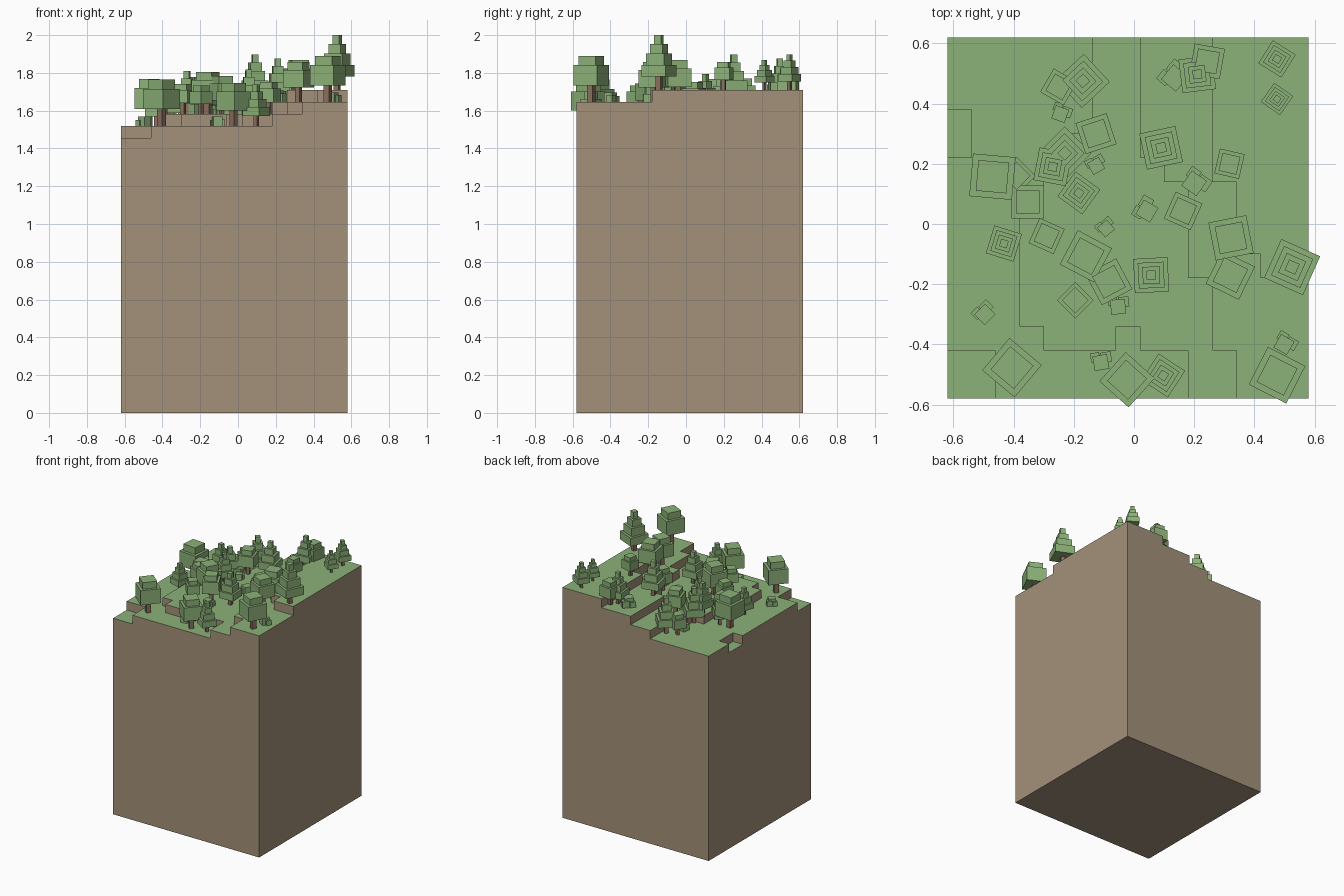
import bpy, bmesh, math
from mathutils import Matrix, Vector

if "Cube" in bpy.data.objects:
    bpy.data.objects.remove(bpy.data.objects["Cube"])

CELL, N, X0, Y0 = 0.08, 15, -0.62, -0.58
LEVELS = [0, 1.455, 1.52, 1.582, 1.645, 1.71]


def material(name, rgb):
    m = bpy.data.materials.new(name)
    m.diffuse_color = (*rgb, 1)
    m.use_nodes = True
    m.node_tree.nodes["Principled BSDF"].inputs["Base Color"].default_value = m.diffuse_color
    return m


DIRT = material("dirt brown", (0.37, 0.283, 0.193))
GREEN = material("leaf green", (0.265, 0.445, 0.19))
BARK = material("bark brown", (0.262, 0.162, 0.114))

# Columns where the ground steps up one level, row by row from the front
STEPS = [(2, 10, 12, 15), (2, 10, 12, 15), (0, 4, 11, 15), (0, 3, 11, 15),
         (0, 3, 11, 15), (0, 3, 10, 13), (0, 3, 10, 12), (0, 3, 10, 12),
         (0, 4, 10, 12), (0, 4, 9, 11), (1, 5, 8, 11), (1, 6, 8, 11),
         (0, 6, 8, 11), (0, 6, 8, 11), (0, 6, 8, 11)]


def level(i, j):
    if not (0 <= i < N and 0 <= j < N):
        return 0
    if (i, j) == (7, 2):          # small notch in the front terrace
        return 2
    return 1 + sum(i >= s for s in STEPS[j])


def ground(x, y):
    return LEVELS[level(int((x - X0) / CELL), int((y - Y0) / CELL))]


def finish(bm, name, mats):
    me = bpy.data.meshes.new(name)
    bm.to_mesh(me)
    bm.free()
    for m in mats:
        me.materials.append(m)
    ob = bpy.data.objects.new(name, me)
    bpy.context.collection.objects.link(ob)
    return ob


# Terraced block of earth: grass on top faces, dirt elsewhere
def terrain():
    bm = bmesh.new()

    def quad(pts, mat=0):
        f = bm.faces.new([bm.verts.new((X0 + a * CELL, Y0 + b * CELL, z)) for a, b, z in pts])
        f.material_index = mat

    for j in range(N):
        for i in range(N):
            h = level(i, j)
            ring = [(i, j), (i + 1, j), (i + 1, j + 1), (i, j + 1)]
            quad([(*p, LEVELS[h]) for p in ring], 1)
            quad([(*p, 0) for p in reversed(ring)])
            for k, (di, dj) in enumerate([(0, -1), (1, 0), (0, 1), (-1, 0)]):
                a, b = ring[k], ring[(k + 1) % 4]
                for s in range(level(i + di, j + dj), h):
                    lo, hi = LEVELS[s], LEVELS[s + 1]
                    quad([(*a, lo), (*b, lo), (*b, hi), (*a, hi)])
    bmesh.ops.remove_doubles(bm, verts=bm.verts, dist=0.0005)
    finish(bm, "terraced_ground", [DIRT, GREEN])


# Plant made of boxes: (x, y, bottom, top, width, material), scaled by size
def plant(name, x, y, size, angle, boxes):
    bm = bmesh.new()
    for bx, by, z0, z1, w, mat in boxes:
        m = Matrix.Translation((bx, by, (z0 + z1) / 2)) @ Matrix.Diagonal((w, w, z1 - z0, 1))
        vs = bmesh.ops.create_cube(bm, size=1, matrix=m)["verts"]
        for f in {f for v in vs for f in v.link_faces}:
            f.material_index = mat
    ob = finish(bm, name, [BARK, GREEN])
    ob.matrix_world = (Matrix.Translation(Vector((x, y, ground(x, y))))
                       @ Matrix.Rotation(math.radians(angle), 4, 'Z') @ Matrix.Scale(size, 4))


PINE = [(0, 0, 0, 0.55, 0.2, 0), (0, 0, 0.5, 0.94, 1, 1), (0, 0, 0.94, 1.36, 0.75, 1),
        (0, 0, 1.36, 1.72, 0.5, 1), (0, 0, 1.72, 2.07, 0.27, 1)]
BROADLEAF = [(0, 0, 0, 0.7, 0.23, 0), (0, 0, 0.63, 1.4, 1, 1), (0, 0, 1.4, 1.75, 0.72, 1)]
BUSH = [(0, 0, 0, 0.68, 0.68, 1), (0.28, 0.2, 0, 0.5, 0.48, 1), (-0.22, 0.28, 0, 0.42, 0.42, 1)]

# x, y, width, turn
PINES = [(-0.17, 0.475, 0.127, 43), (0.475, 0.548, 0.09, -32), (0.475, 0.415, 0.077, -35),
         (0.21, 0.497, 0.112, 7), (0.09, 0.253, 0.122, 12), (-0.23, 0.235, 0.125, 45),
         (-0.27, 0.19, 0.11, -11), (-0.183, 0.103, 0.102, -36), (-0.432, -0.065, 0.096, -17),
         (0.057, -0.17, 0.114, 3), (0.525, -0.143, 0.141, -24), (0.097, -0.503, 0.105, -33)]
BROADLEAVES = [(-0.47, 0.157, 0.142, -5), (-0.353, 0.073, 0.108, 0), (-0.39, 0.16, 0.09, 45),
               (-0.126, 0.3, 0.108, 18), (0.243, 0.54, 0.102, -10), (-0.25, 0.455, 0.09, -30),
               (0.317, 0.2, 0.084, -13), (0.163, 0.043, 0.097, -24), (0.322, -0.046, 0.128, 11),
               (0.32, -0.17, 0.122, -26), (-0.29, -0.04, 0.091, -24), (-0.16, -0.107, 0.128, -28),
               (-0.083, -0.192, 0.115, 28), (-0.195, -0.253, 0.086, 45),
               (-0.405, -0.477, 0.14, -40), (-0.023, -0.517, 0.13, -42), (0.475, -0.502, 0.14, -27)]
BUSHES = [(-0.126, 0.193, 0.065, 30), (-0.245, 0.365, 0.068, -20), (0.2, 0.135, 0.09, -35),
          (0.043, 0.043, 0.082, 60), (-0.093, -0.015, 0.062, 40), (-0.495, -0.3, 0.074, 45),
          (-0.053, -0.275, 0.072, 5), (-0.11, -0.46, 0.072, 10), (0.498, -0.4, 0.075, -30),
          (0.135, 0.485, 0.095, 50)]

terrain()
for kind, spots, boxes in (("pine_tree", PINES, PINE), ("broadleaf_tree", BROADLEAVES, BROADLEAF),
                           ("bush", BUSHES, BUSH)):
    for n, (x, y, size, angle) in enumerate(spots, 1):
        plant(f"{kind}_{n}", x, y, size, angle, boxes)
